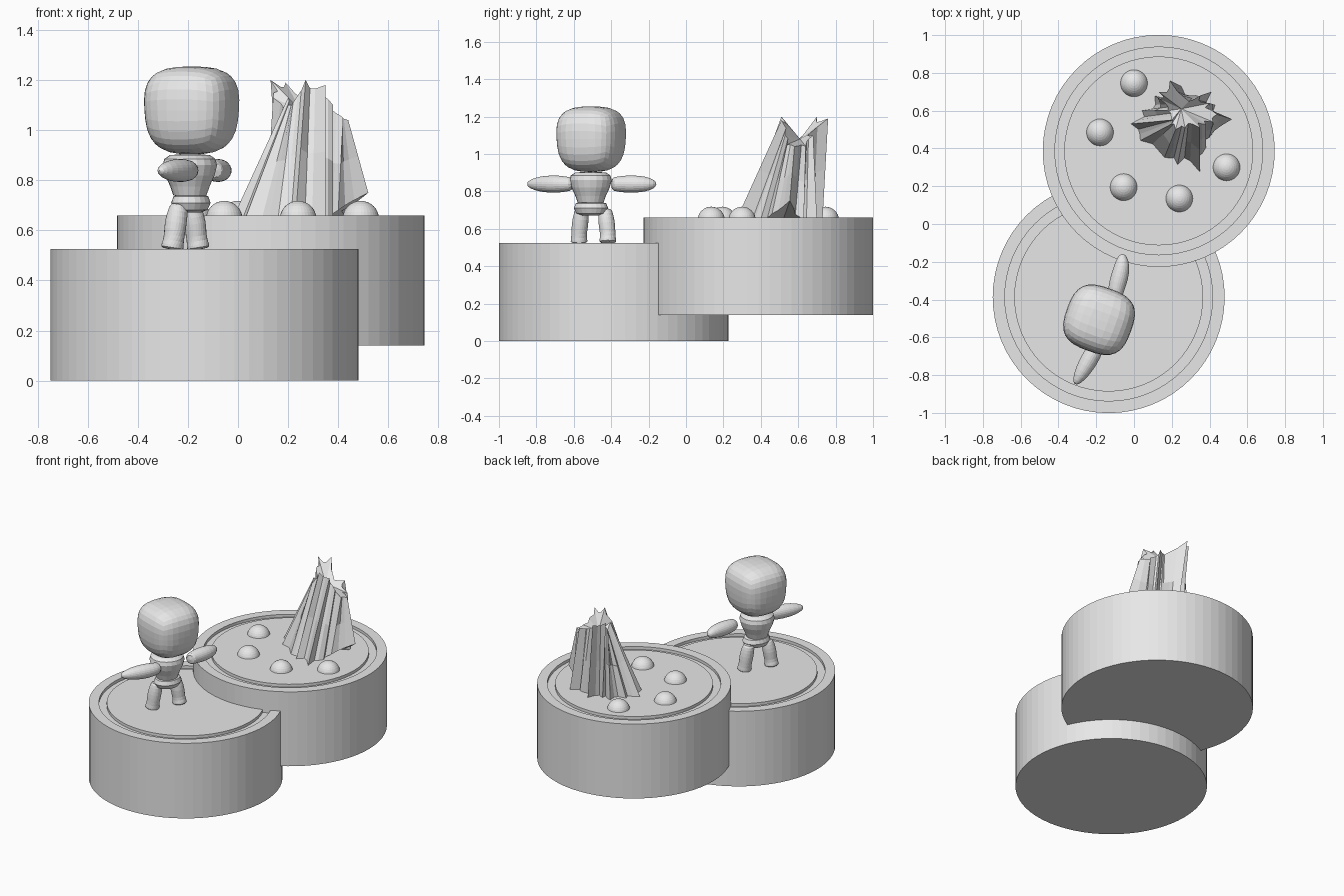
import bpy, bmesh, math, random
from mathutils import Vector, Matrix

random.seed(4)
if "Cube" in bpy.data.objects:
    bpy.data.objects.remove(bpy.data.objects["Cube"])

grey = bpy.data.materials.new("plain_grey")
grey.use_nodes = True
grey.diffuse_color = (0.8, 0.8, 0.8, 1)
grey.node_tree.nodes["Principled BSDF"].inputs["Base Color"].default_value = (0.8, 0.8, 0.8, 1)


def finish(name, bm):
    bmesh.ops.recalc_face_normals(bm, faces=bm.faces)
    mesh = bpy.data.meshes.new(name)
    bm.to_mesh(mesh)
    bm.free()
    mesh.materials.append(grey)
    obj = bpy.data.objects.new(name, mesh)
    bpy.context.collection.objects.link(obj)
    return obj


def bridge(bm, rings):
    for low, high in zip(rings, rings[1:]):
        count = len(low)
        for i in range(count):
            j = (i + 1) % count
            bm.faces.new((low[i], low[j], high[j], high[i]))


def lathe(name, centre, profile, sides, stretch=1.0, turn=0.0):
    """Closed turned shape from (radius, height) pairs."""
    bm = bmesh.new()
    spin = Matrix.Rotation(turn, 3, 'Z')
    rings = []
    for radius, height in profile:
        ring = []
        for i in range(sides):
            a = math.tau * i / sides
            p = spin @ Vector((radius * math.cos(a), radius * stretch * math.sin(a), height))
            ring.append(bm.verts.new(Vector(centre) + p))
        rings.append(ring)
    bridge(bm, rings)
    bm.faces.new(rings[0])
    bm.faces.new(rings[-1])
    return finish(name, bm)


def tube(name, path, radii, sides=12):
    """Closed limb following a path, with rings square to it."""
    bm = bmesh.new()
    points = [Vector(p) for p in path]
    rings = []
    for i, (p, r) in enumerate(zip(points, radii)):
        along = points[min(i + 1, len(points) - 1)] - points[max(i - 1, 0)]
        rot = along.to_track_quat('Z', 'Y')
        rings.append([bm.verts.new(p + rot @ Vector((r * math.cos(math.tau * k / sides),
                                                      r * math.sin(math.tau * k / sides), 0)))
                      for k in range(sides)])
    bridge(bm, rings)
    bm.faces.new(rings[0])
    bm.faces.new(rings[-1])
    obj = finish(name, bm)
    smooth = obj.modifiers.new("rounding", 'SUBSURF')
    smooth.levels = smooth.render_levels = 1
    return obj


# Two round platforms with a shallow ring groove in the top
def platform(name, x, y, bottom, top):
    groove = top - 0.02
    lathe(name, (x, y, 0), [(0.614, bottom), (0.614, top), (0.55, top), (0.55, groove),
                            (0.5, groove), (0.5, top)], 64)


platform("lower_platform", -0.134, -0.387, 0, 0.525)
platform("upper_platform", 0.131, 0.387, 0.14, 0.66)

# Half-buried balls on the upper platform
for x, y in [(0, 0.745), (-0.18, 0.485), (-0.055, 0.195), (0.24, 0.135), (0.49, 0.3)]:
    bm = bmesh.new()
    bmesh.ops.create_uvsphere(bm, u_segments=32, v_segments=16, radius=0.073,
                              matrix=Matrix.Translation((x, y, 0.645)))
    finish("ball", bm)

# Jagged rock: ridges from foot to peak, with creases folded in between
ridges = [
    ((-0.02, 0.53, 0.65), (0.2, 0.55, 1.13)), ((0.03, 0.44, 0.65), (0.2, 0.53, 1.1)),
    ((0.16, 0.35, 0.65), (0.22, 0.5, 1.11)), ((0.23, 0.31, 0.65), (0.27, 0.51, 1.2)),
    ((0.35, 0.27, 0.65), (0.35, 0.51, 1.18)), ((0.38, 0.4, 0.65), (0.38, 0.53, 1.1)),
    ((0.4, 0.46, 0.68), (0.42, 0.54, 1.05)), ((0.52, 0.555, 0.75), (0.44, 0.58, 1.04)),
    ((0.43, 0.63, 0.65), (0.4, 0.64, 1.04)), ((0.41, 0.7, 0.65), (0.35, 0.68, 1.1)),
    ((0.33, 0.68, 0.65), (0.29, 0.65, 1.1)), ((0.25, 0.73, 0.65), (0.19, 0.76, 1.19)),
    ((0.17, 0.68, 0.65), (0.13, 0.7, 1.2)), ((0.11, 0.68, 0.65), (0.14, 0.66, 1.13)),
    ((0.04, 0.6, 0.65), (0.18, 0.6, 1.08))]
foot_hub, peak_hub = Vector((0.25, 0.52, 0.65)), Vector((0.25, 0.61, 1.08))
lines = []
for i, (foot, peak) in enumerate(ridges):
    foot, peak = Vector(foot), Vector(peak)
    next_foot, next_peak = (Vector(p) for p in ridges[(i + 1) % len(ridges)])
    lines.append((foot, peak))
    for t in (0.35, 0.65):
        fold = random.uniform(0.04, 0.24)
        lines.append((foot.lerp(next_foot, t).lerp(foot_hub, fold),
                      peak.lerp(next_peak, t).lerp(peak_hub, fold)))
bm = bmesh.new()
rings = [[bm.verts.new(f.lerp(p, t)) for f, p in lines] for t in (0, 0.5, 1)]
bridge(bm, rings)
for ring, hub in ((rings[0], foot_hub), (rings[-1], peak_hub)):
    middle = bm.verts.new(hub)
    for i in range(len(ring)):
        bm.faces.new((ring[i], ring[(i + 1) % len(ring)], middle))
finish("jagged_rock", bm)

# Figure: rounded-box head, slightly narrower at the chin
turn = math.radians(-20)
bm = bmesh.new()
bmesh.ops.create_cube(bm, size=2)
bmesh.ops.subdivide_edges(bm, edges=bm.edges, cuts=7, use_grid_fill=True)
for v in bm.verts:
    norm = sum(abs(c) ** 2.9 for c in v.co) ** (1 / 2.9)
    v.co /= norm
    taper = 1 + 0.06 * v.co.z
    v.co = Vector((v.co.x * 0.178 * taper, v.co.y * 0.173 * taper, v.co.z * 0.175))
bm.transform(Matrix.Translation((-0.185, -0.507, 1.079)) @ Matrix.Rotation(turn, 4, 'Z'))
finish("head", bm)

# Body
lathe("torso", (-0.192, -0.51, 0),
      [(0.03, 0.73), (0.066, 0.74), (0.078, 0.775), (0.098, 0.82), (0.108, 0.86),
       (0.102, 0.885), (0.08, 0.9), (0.03, 0.905)], 20, 1.05, turn)
lathe("hips", (-0.188, -0.508, 0),
      [(0.04, 0.672), (0.065, 0.682), (0.077, 0.71), (0.068, 0.736), (0.04, 0.746)],
      20, 1.22, turn)

# Arms, held out to both sides
arm_radii = (0.035, 0.042, 0.049, 0.047, 0.036, 0.012)
tube("right_arm", [(x, y, 0.839) for x, y in
                   [(-0.09, -0.4), (-0.1, -0.37), (-0.085, -0.31), (-0.068, -0.25),
                    (-0.06, -0.19), (-0.062, -0.157)]], arm_radii)
tube("left_arm", [(x, y, 0.839) for x, y in
                  [(-0.19, -0.6), (-0.195, -0.64), (-0.22, -0.69), (-0.255, -0.75),
                   (-0.29, -0.81), (-0.314, -0.85)]], arm_radii)

# Legs, bulging at the knee and flaring at the foot
for name, x, y, lean in (("right_leg", -0.186, -0.43, 0.012), ("left_leg", -0.235, -0.56, -0.012)):
    tube(name, [(x, y, 0.71), (x + lean * 0.3, y, 0.68), (x + lean * 1.2, y - lean * -0.5, 0.63),
                (x + lean * 1.6, y + lean, 0.575), (x + lean * 2.2, y + lean, 0.54),
                (x + lean * 2.4, y + lean, 0.522)],
         (0.034, 0.042, 0.047, 0.043, 0.047, 0.049))
